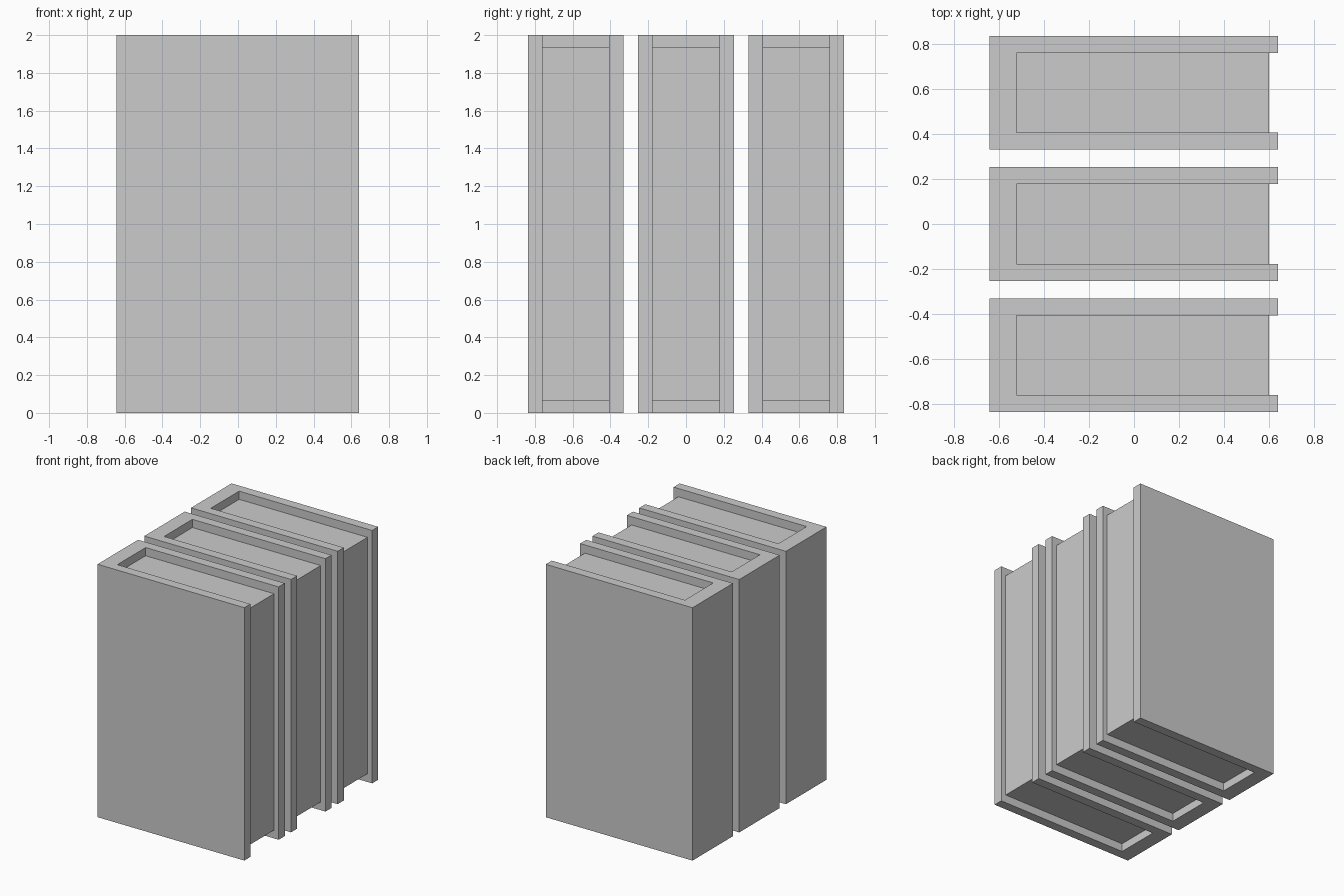
import bpy

if "Cube" in bpy.data.objects:
    bpy.data.objects.remove(bpy.data.objects["Cube"])

X0, X1 = -0.643, 0.641      # spine back, cover fore-edge
SPINE_IN = -0.523           # inner face of spine
PAGE_X1 = 0.60              # page fore-edge
HALF, INNER = 0.253, 0.177  # half thickness of book and of pages
HEIGHT, INSET = 2.0, 0.065
SPACING = 0.584


def prism(name, profile, z0, z1, y):
    """Extrude a closed XY profile (counter-clockwise) from z0 to z1."""
    n = len(profile)
    verts = [(px, py, z) for z in (z0, z1) for px, py in profile]
    faces = [tuple(reversed(range(n))), tuple(range(n, 2 * n))]
    faces += [(i, (i + 1) % n, n + (i + 1) % n, n + i) for i in range(n)]
    mesh = bpy.data.meshes.new(name)
    mesh.from_pydata(verts, [], faces)
    obj = bpy.data.objects.new(name, mesh)
    obj.location.y = y
    bpy.context.collection.objects.link(obj)
    return obj


# U-shaped cover: spine plus two boards
cover = [(X0, -HALF), (X1, -HALF), (X1, -INNER), (SPINE_IN, -INNER),
         (SPINE_IN, INNER), (X1, INNER), (X1, HALF), (X0, HALF)]
# Recessed page block
pages = [(SPINE_IN, -INNER), (PAGE_X1, -INNER), (PAGE_X1, INNER), (SPINE_IN, INNER)]

# Row of three books
for i, place in enumerate(("front", "middle", "back")):
    y = (i - 1) * SPACING
    prism(f"{place}_book_cover", cover, 0, HEIGHT, y)
    prism(f"{place}_book_pages", pages, INSET, HEIGHT - INSET, y)
